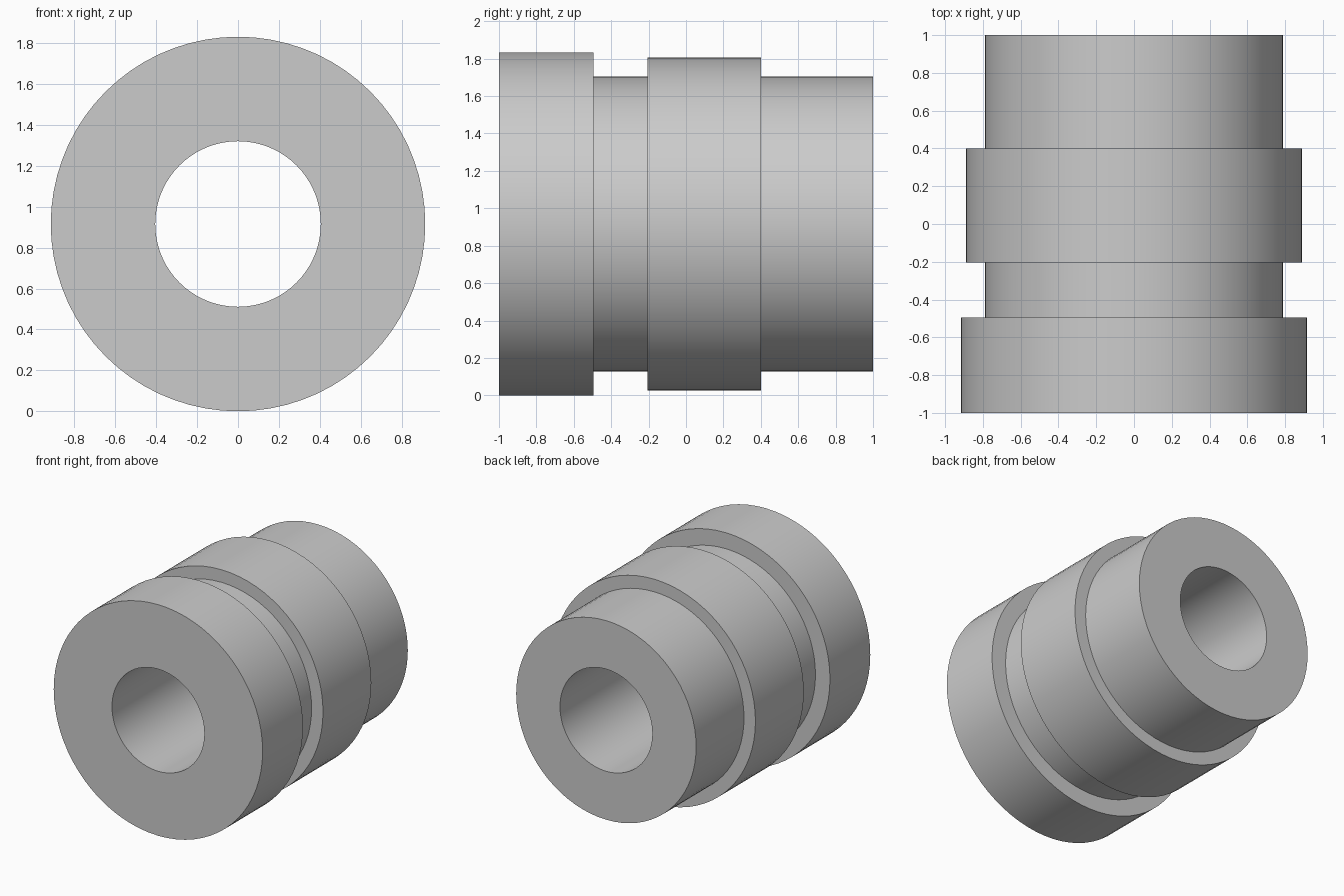
import bpy
import bmesh
import math
from mathutils import Matrix, Vector

cube = bpy.data.objects.get("Cube")
if cube:
    bpy.data.objects.remove(cube, do_unlink=True)

SEGMENTS = 72
AXIS_HEIGHT = 0.916
BORE, NECK, COLLAR, FLANGE = 0.405, 0.789, 0.889, 0.916

# Half section as (radius, y), from the front of the bore around to the back
profile = [
    (BORE, -1), (FLANGE, -1), (FLANGE, -0.495),
    (NECK, -0.495), (NECK, -0.205),
    (COLLAR, -0.205), (COLLAR, 0.4),
    (NECK, 0.4), (NECK, 1), (BORE, 1),
]

# Plain grey material
grey = bpy.data.materials.new("plain grey")
grey.use_nodes = True
colour = (0.6, 0.6, 0.6, 1)
grey.diffuse_color = colour
grey.node_tree.nodes["Principled BSDF"].inputs["Base Color"].default_value = colour

# Stepped bushing: revolve the closed section around the y axis
bm = bmesh.new()
rings = []
for i in range(SEGMENTS):
    turn = Matrix.Rotation(math.tau * i / SEGMENTS, 3, 'Y')
    rings.append([bm.verts.new(turn @ Vector((0, y, r))) for r, y in profile])
for i, ring in enumerate(rings):
    following = rings[(i + 1) % SEGMENTS]
    for j in range(len(profile)):
        k = (j + 1) % len(profile)
        bm.faces.new((ring[j], ring[k], following[k], following[j]))
bmesh.ops.recalc_face_normals(bm, faces=bm.faces[:])

mesh = bpy.data.meshes.new("stepped_bushing")
bm.to_mesh(mesh)
bm.free()
mesh.materials.append(grey)
bushing = bpy.data.objects.new("stepped_bushing", mesh)
bushing.location.z = AXIS_HEIGHT
bpy.context.collection.objects.link(bushing)

# Smooth walls with sharp shoulders
bpy.ops.object.select_all(action='DESELECT')
bushing.select_set(True)
bpy.context.view_layer.objects.active = bushing
bpy.ops.object.shade_smooth_by_angle(angle=math.radians(30))
